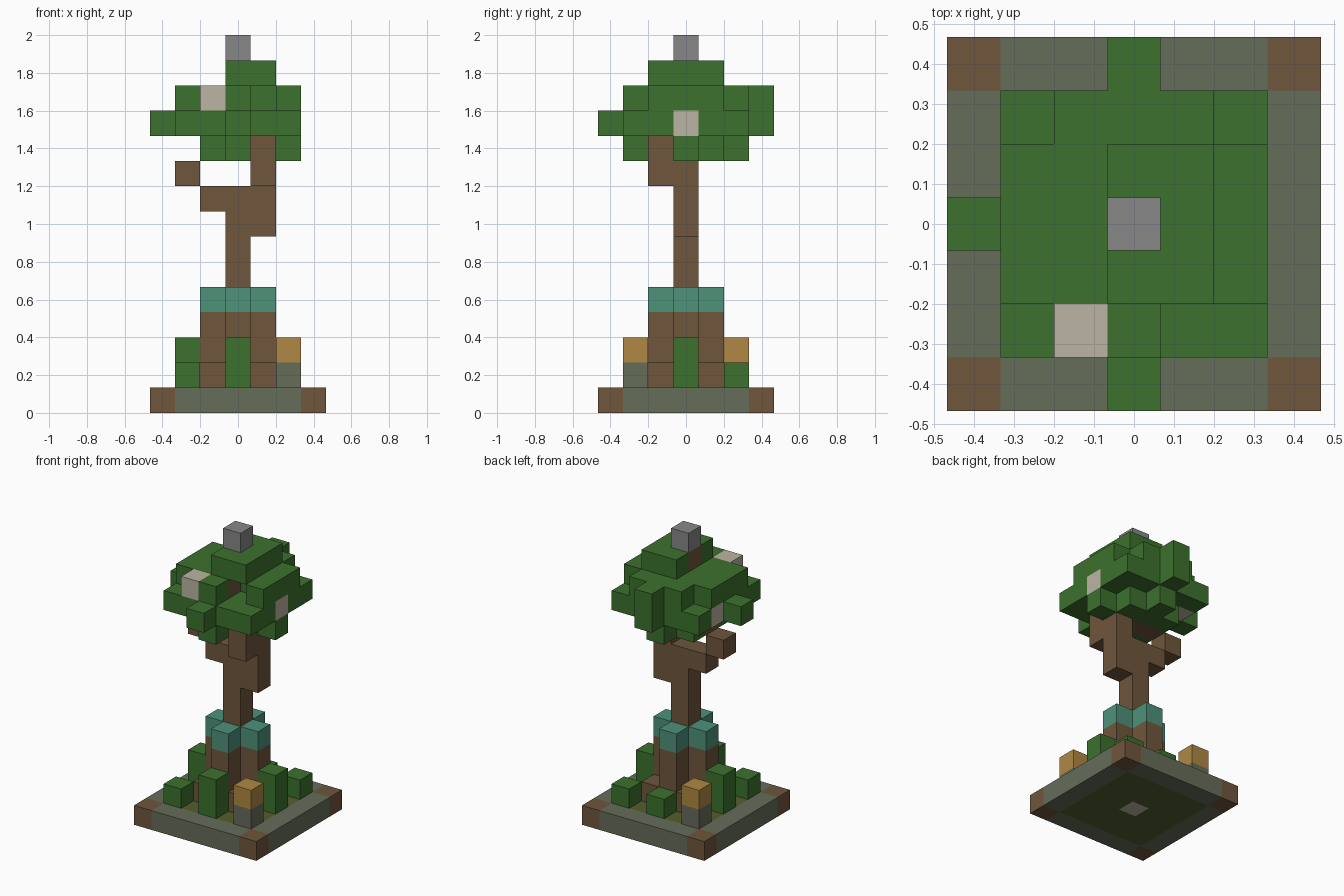
import bpy
import bmesh
from mathutils import Vector

default_cube = bpy.data.objects.get("Cube")
if default_cube:
    bpy.data.objects.remove(default_cube, do_unlink=True)

UNIT = 2 / 15
AXES = [Vector((1, 0, 0)), Vector((0, 1, 0)), Vector((0, 0, 1))]


def make_material(name, red, green, blue):
    """Flat material from display colour values."""
    def linear(value):
        value /= 255
        return value / 12.92 if value < 0.04045 else ((value + 0.055) / 1.055) ** 2.4
    colour = (linear(red), linear(green), linear(blue), 1)
    mat = bpy.data.materials.new(name)
    mat.diffuse_color = colour
    mat.use_nodes = True
    shader = next(n for n in mat.node_tree.nodes if n.type == "BSDF_PRINCIPLED")
    shader.inputs["Base Color"].default_value = colour
    shader.inputs["Roughness"].default_value = 0.9
    return mat


leaf = make_material("leaf green", 60, 113, 46)
bark = make_material("bark brown", 111, 86, 60)
stone = make_material("mossy stone", 102, 109, 90)
moss = make_material("olive moss", 84, 94, 44)
teal = make_material("teal band", 78, 146, 122)
gold = make_material("lantern gold", 176, 136, 68)
grey = make_material("plain grey", 135, 135, 137)
beige = make_material("pale beige", 188, 181, 164)

parts = {}   # part name -> material
cells = {}   # grid cell -> part name


def span(value):
    return range(value[0], value[1] + 1) if isinstance(value, tuple) else (value,)


def fill(part, material, *blocks):
    """Fill blocks of grid cells; each axis is one index or an inclusive range."""
    parts[part] = material
    for x, y, z in blocks:
        for i in span(x):
            for j in span(y):
                for k in span(z):
                    cells[i, j, k] = part


def clear(*blocks):
    for cell in blocks:
        cells.pop(cell, None)


wide, inner, core = (-3, 3), (-2, 2), (-1, 1)
corners = [(a, b) for a in (-1, 1) for b in (-1, 1)]
sides = [(1, 0), (-1, 0), (0, 1), (0, -1)]

# Square base with a stone rim, wooden corners and a mossy floor
fill("base_rim", stone, (wide, wide, 0))
fill("base_floor", moss, (inner, inner, 0))
fill("base_core", beige, (0, 0, 0))
fill("base_corners", bark, *[(3 * a, 3 * b, 0) for a, b in corners])

# Trunk foot with roots and a coloured band
fill("trunk_foot", bark, *[(a, b, (1, 3)) for a, b in sides])
fill("roots", bark, *[(a, b, 1) for a, b in corners])
fill("trunk_band", teal, *[(a, b, 4) for a, b in sides])

# Trunk and branches
fill("trunk", bark, (0, 0, (1, 8)), (0, 0, (10, 13)))
fill("left_branch", bark, (1, 0, (7, 9)), (1, -1, (9, 10)))
fill("right_branch", bark, (-1, 0, 8), (-2, 0, 9), (-1, 0, 10))

# Bushes and lantern posts around the trunk
fill("tall_bushes", leaf, (0, -2, (1, 2)), (2, 0, (1, 2)), (-2, 0, (1, 2)))
fill("small_bushes", leaf, (-2, -2, 1), (2, 2, 1), (0, 2, 1))
fill("lantern_posts", stone, (2, -2, 1), (-2, 2, 1))
fill("lanterns", gold, (2, -2, 2), (-2, 2, 2))

# Canopy, layer by layer
fill("canopy_underside", leaf, (0, -2, 10), (-1, -1, 10), (0, -1, 10),
     (2, 0, 10), (1, 0, 10), (core, 1, 10), (0, 2, 10))
fill("canopy_wide", leaf, (inner, inner, 11), (0, -3, 11), (0, 3, 11), (-3, 0, 11))
fill("canopy_middle", leaf, (inner, core, 12), (core, 2, 12), (0, 3, 12), (0, -2, 12))
fill("canopy_top", leaf, ((0, 1), core, 13))
clear((1, -1, 12))
fill("canopy_trunk", bark, (0, 0, (11, 13)), (0, -1, 12))
fill("canopy_blossoms", beige, (-1, -2, 12), (2, 0, 11), (-2, 1, 11))
fill("top_finial", grey, (0, 0, 14))


def build(part, material):
    """Make one mesh from the exposed faces of the part's cells."""
    bm = bmesh.new()
    for cell in [c for c, owner in cells.items() if owner == part]:
        centre = Vector(cell) + AXES[2] / 2
        for n, axis in enumerate(AXES):
            for sign in (-1, 1):
                normal = axis * sign
                if tuple(int(v) for v in Vector(cell) + normal) in cells:
                    continue
                u = AXES[(n + 1) % 3] * sign / 2
                v = AXES[(n + 2) % 3] / 2
                middle = centre + normal / 2
                ring = (middle - u - v, middle + u - v, middle + u + v, middle - u + v)
                bm.faces.new([bm.verts.new(p * UNIT) for p in ring])
    bmesh.ops.remove_doubles(bm, verts=bm.verts, dist=0.001)
    # Merge coplanar squares into clean larger faces
    bmesh.ops.dissolve_limit(bm, angle_limit=0.01, verts=bm.verts, edges=bm.edges)
    mesh = bpy.data.meshes.new(part)
    bm.to_mesh(mesh)
    bm.free()
    mesh.materials.append(material)
    bpy.context.collection.objects.link(bpy.data.objects.new(part, mesh))


for part, material in parts.items():
    if part in cells.values():
        build(part, material)
